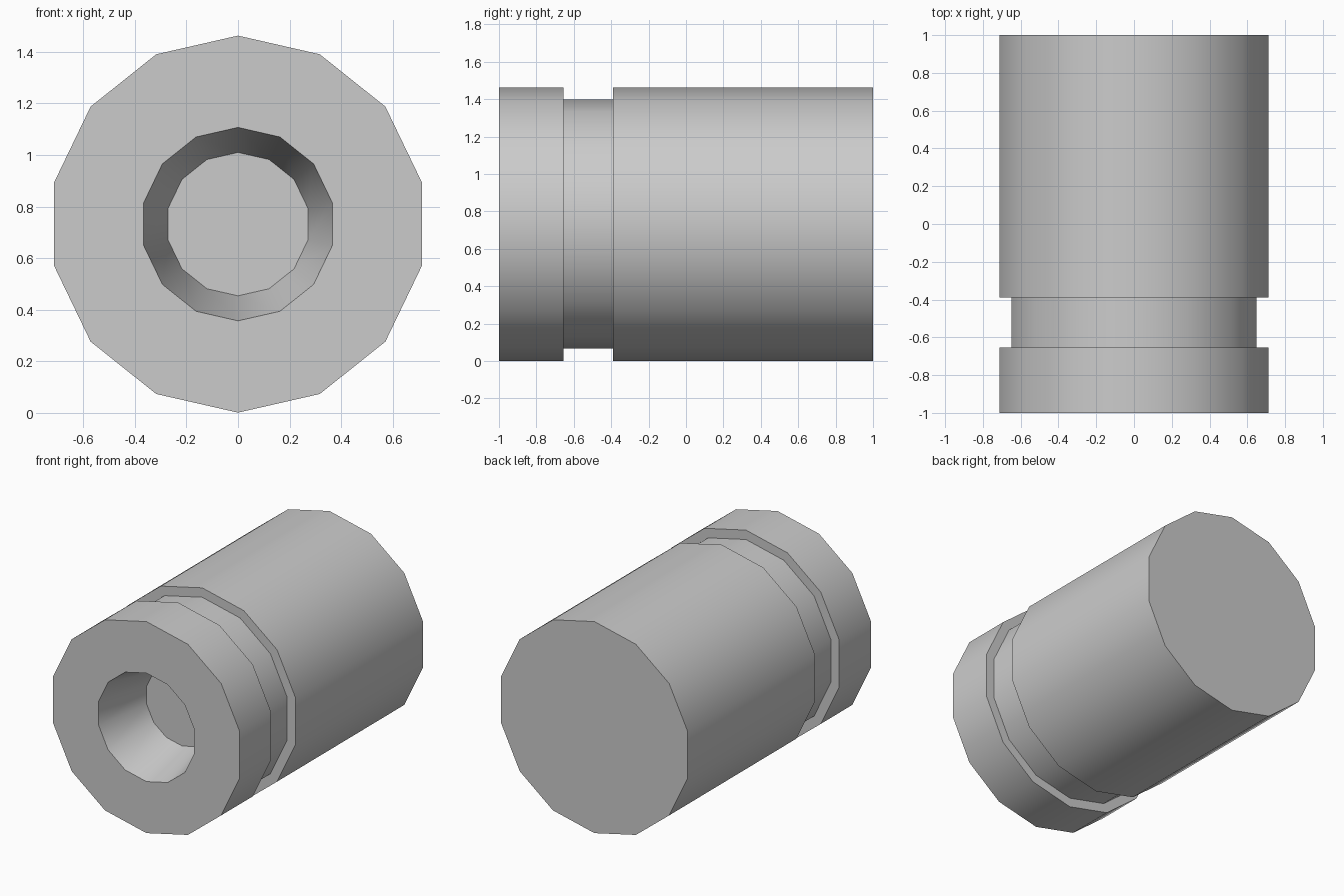
import bpy, bmesh, math

if "Cube" in bpy.data.objects:
    bpy.data.objects.remove(bpy.data.objects["Cube"])

SIDES = 14
CENTRE_Z = 0.732

# Lathe profile (radius, y): back cap, body, groove, front rim, tapered blind hole
PROFILE = [(0.731, 1.0), (0.731, -0.39), (0.666, -0.39), (0.666, -0.655),
           (0.731, -0.655), (0.731, -1.0), (0.375, -1.0), (0.278, -0.61)]


def ring(bm, radius, y):
    """One 14-sided loop around the y axis, with a corner at the top."""
    steps = [2 * math.pi * i / SIDES for i in range(SIDES)]
    return [bm.verts.new((radius * math.sin(a), y, CENTRE_Z + radius * math.cos(a)))
            for a in steps]


bm = bmesh.new()
rings = [ring(bm, r, y) for r, y in PROFILE]

# Walls between neighbouring loops
for a, b in zip(rings, rings[1:]):
    for i in range(SIDES):
        j = (i + 1) % SIDES
        bm.faces.new((a[i], a[j], b[j], b[i]))

# Closed back and hole floor
bm.faces.new(rings[0])
bm.faces.new(rings[-1])
bmesh.ops.recalc_face_normals(bm, faces=bm.faces)

mesh = bpy.data.meshes.new("grooved_cylinder")
bm.to_mesh(mesh)
bm.free()
body = bpy.data.objects.new("grooved_cylinder", mesh)
bpy.context.collection.objects.link(body)

# Smooth round walls, sharp rims
bpy.context.view_layer.objects.active = body
body.select_set(True)
bpy.ops.object.shade_smooth_by_angle(angle=math.radians(30))
